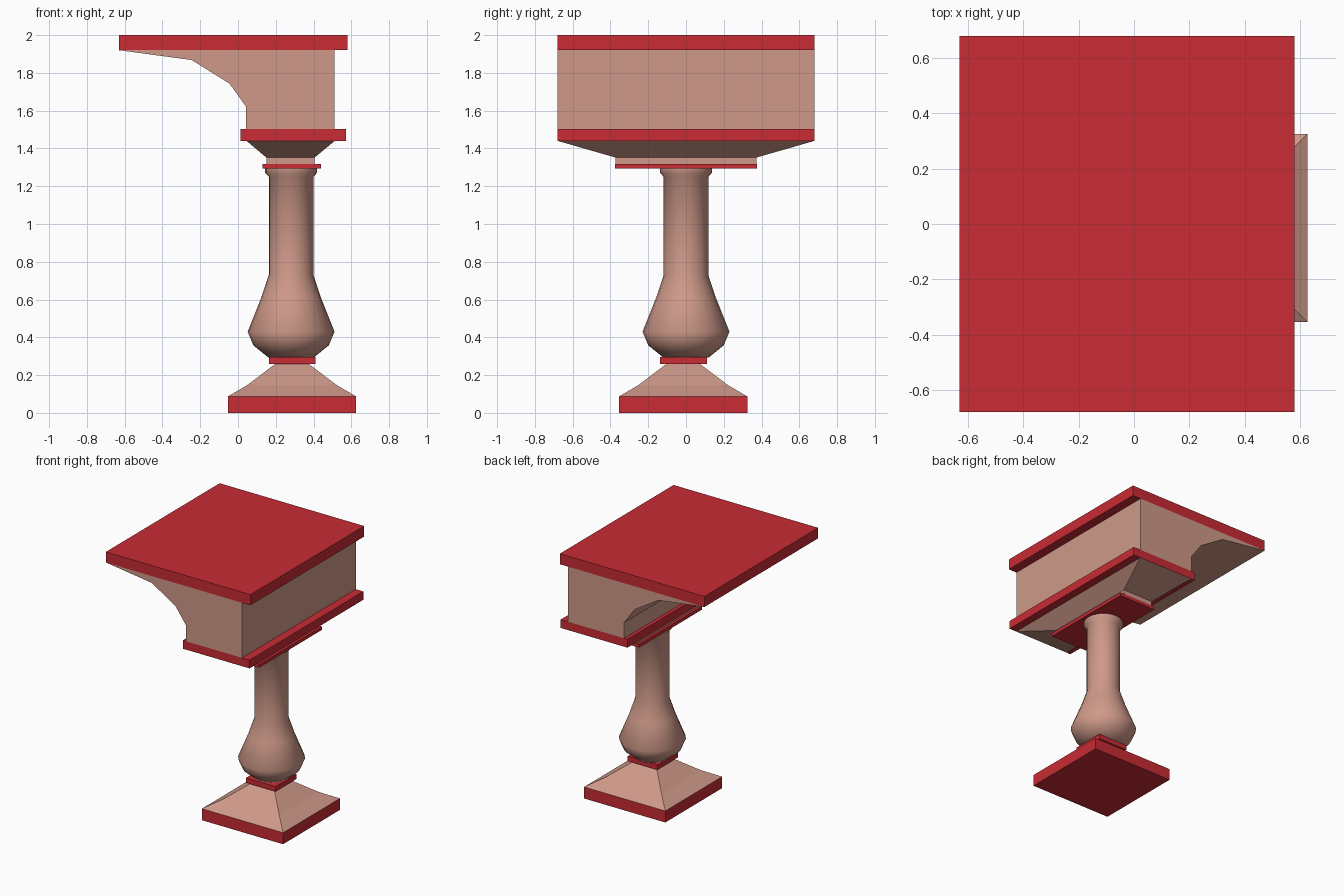
import bpy, math

if "Cube" in bpy.data.objects:
    bpy.data.objects.remove(bpy.data.objects["Cube"])

def material(name, color):
    m = bpy.data.materials.new(name)
    m.diffuse_color = color
    m.use_nodes = True
    m.node_tree.nodes["Principled BSDF"].inputs["Base Color"].default_value = m.diffuse_color
    return m

RED = material("red_trim", (0.58, 0.025, 0.035, 1))
PINK = material("pink_stone", (0.62, 0.32, 0.25, 1))

def make(name, verts, faces, mat):
    me = bpy.data.meshes.new(name)
    me.from_pydata(verts, [], faces)
    me.materials.append(mat)
    ob = bpy.data.objects.new(name, me)
    bpy.context.collection.objects.link(ob)
    return ob

def loft(name, rings, mat):
    """Closed solid through equal-sized rings, each counter-clockwise from outside the top."""
    n = len(rings[0])
    verts = [v for r in rings for v in r]
    faces = [list(range(n))[::-1], list(range(len(verts) - n, len(verts)))]
    for k in range(len(rings) - 1):
        for i in range(n):
            j = (i + 1) % n
            faces.append((k*n + i, k*n + j, (k+1)*n + j, (k+1)*n + i))
    return make(name, verts, faces, mat)

def rect(x0, x1, y0, y1, z):
    return [(x0, y0, z), (x1, y0, z), (x1, y1, z), (x0, y1, z)]

def box(name, x0, x1, y0, y1, z0, z1, mat):
    return loft(name, [rect(x0, x1, y0, y1, z0), rect(x0, x1, y0, y1, z1)], mat)

# Square foot: plinth, flared pyramid, collar
CX, FY = 0.286, -0.015
box("base_plinth", -0.054, 0.626, -0.355, 0.325, 0, 0.087, RED)
loft("base_flare", [rect(CX - h, CX + h, FY - h, FY + h, z)
                    for h, z in ((0.34, 0.087), (0.237, 0.147), (0.088, 0.26))], PINK)
box("base_collar", 0.163, 0.411, -0.138, 0.11, 0.258, 0.295, RED)

# Turned baluster column
SIDES, COL = 24, 0.281
profile = [(0.12, 0.293), (0.2, 0.358), (0.23, 0.43), (0.158, 0.61), (0.118, 0.73),
           (0.118, 1.25), (0.137, 1.27), (0.137, 1.295)]
rings = [[(COL + r * math.cos(2*math.pi*i/SIDES), r * math.sin(2*math.pi*i/SIDES), z)
          for i in range(SIDES)] for r, z in profile]
column = loft("baluster_column", rings, PINK)
bpy.context.view_layer.objects.active = column
column.select_set(True)
bpy.ops.object.shade_smooth_by_angle(angle=math.radians(50))

# Capital: thin plate, neck, flared block, upper plate
box("capital_plate", 0.13, 0.44, -0.375, 0.375, 1.293, 1.318, RED)
loft("capital_flare", [rect(0.15, 0.406, -0.373, 0.373, 1.318),
                       rect(0.15, 0.406, -0.373, 0.373, 1.352),
                       rect(0.045, 0.512, -0.68, 0.68, 1.44)], PINK)
box("capital_slab", 0.014, 0.573, -0.68, 0.68, 1.44, 1.503, RED)

# Coved cornice body, extruded along y
cove = [(0.042, 1.503), (0.51, 1.503), (0.51, 1.92), (-0.63, 1.92),
        (-0.245, 1.868), (-0.045, 1.743), (0.042, 1.622)]
loft("cornice_body", [[(x, y, z) for x, z in cove] for y in (0.68, -0.68)], PINK)

# Top slab
box("top_slab", -0.63, 0.58, -0.68, 0.68, 1.92, 2.0, RED)
